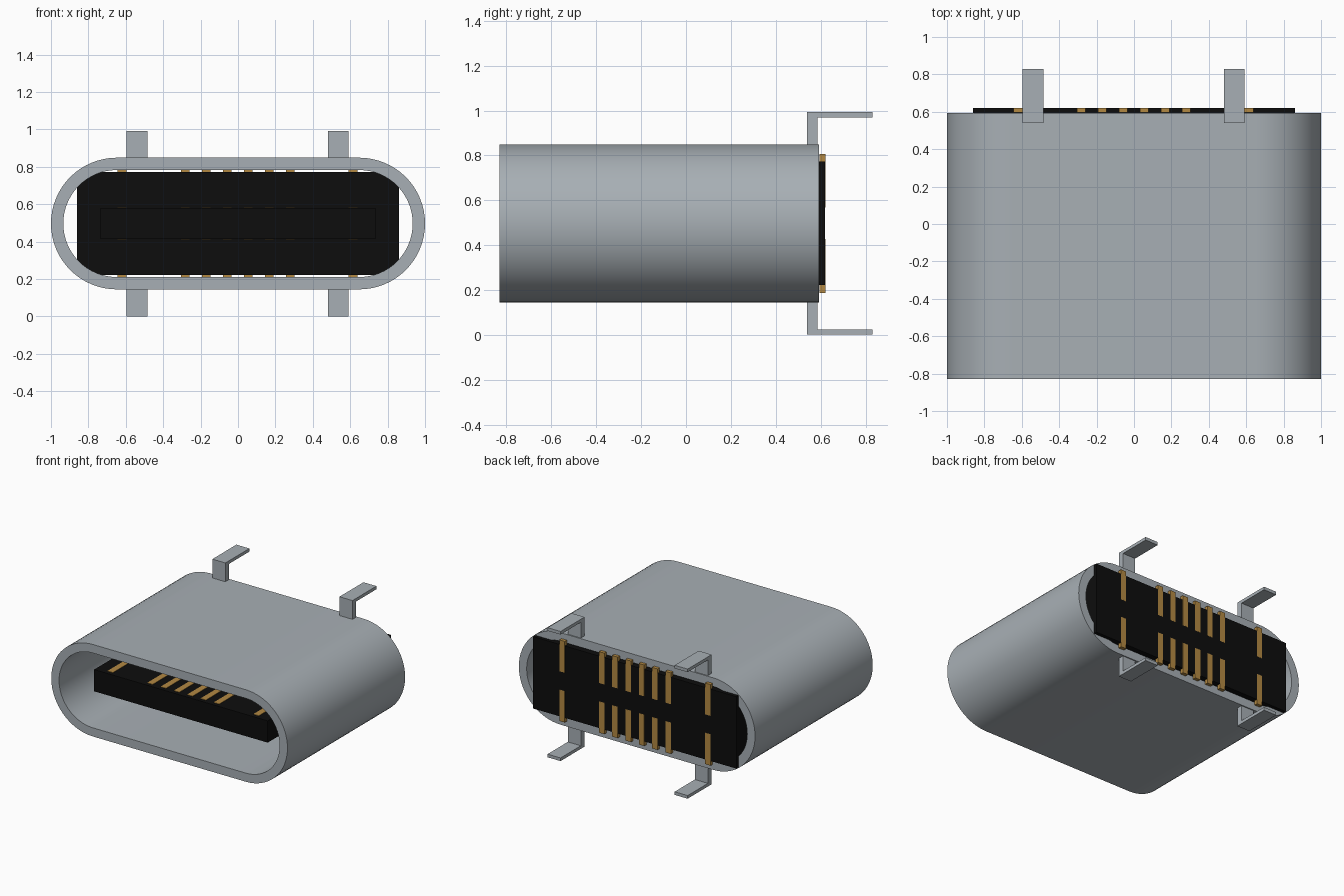
import bpy, bmesh, math
from mathutils import Vector

cube = bpy.data.objects.get("Cube")
if cube:
    bpy.data.objects.remove(cube, do_unlink=True)


def make_material(name, color):
    mat = bpy.data.materials.new(name)
    mat.use_nodes = True
    rgba = (*color, 1.0)
    mat.diffuse_color = rgba
    bsdf = mat.node_tree.nodes["Principled BSDF"]
    bsdf.inputs["Base Color"].default_value = rgba
    bsdf.inputs["Roughness"].default_value = 0.6
    return mat


STEEL = make_material("steel_grey", (0.39, 0.43, 0.46))
BLACK = make_material("black_plastic", (0.004, 0.004, 0.004))
GOLD = make_material("contact_gold", (0.45, 0.25, 0.055))
MID = 0.497  # height of the horizontal symmetry plane


def finish(name, bm, mat):
    bmesh.ops.recalc_face_normals(bm, faces=bm.faces)
    mesh = bpy.data.meshes.new(name)
    bm.to_mesh(mesh)
    bm.free()
    mesh.materials.append(mat)
    obj = bpy.data.objects.new(name, mesh)
    bpy.context.collection.objects.link(obj)
    return obj


def box(name, lo, hi, mat):
    bm = bmesh.new()
    lo, hi = Vector(lo), Vector(hi)
    bmesh.ops.create_cube(bm, size=1)
    for v in bm.verts:
        v.co = (lo + hi) / 2 + v.co * (hi - lo)
    return finish(name, bm, mat)


def bent_strip(name, x, width, profile, side, mat):
    """Extrude a (y, height from mid plane) outline across x; side is 1 or -1."""
    bm = bmesh.new()
    face = bm.faces.new([bm.verts.new((x - width / 2, y, MID + side * h)) for y, h in profile])
    new = bmesh.ops.extrude_face_region(bm, geom=[face])["geom"]
    verts = [g for g in new if isinstance(g, bmesh.types.BMVert)]
    bmesh.ops.translate(bm, verts=verts, vec=(width, 0, 0))
    return finish(name, bm, mat)


# Outer shell: a hollow stadium-shaped tube
def stadium_ring(bm, radius, y, steps=32):
    ring = []
    for cx, start in ((0.648, -math.pi / 2), (-0.648, math.pi / 2)):
        for i in range(steps + 1):
            a = start + math.pi * i / steps
            ring.append(bm.verts.new((cx + radius * math.cos(a), y, MID + radius * math.sin(a))))
    return ring


bm = bmesh.new()
FRONT, BACK = -0.83, 0.593
rings = [stadium_ring(bm, r, y) for r, y in
         ((0.352, FRONT), (0.352, BACK), (0.286, BACK), (0.286, FRONT))]
for k in range(4):
    a, b = rings[k], rings[(k + 1) % 4]
    n = len(a)
    for i in range(n):
        j = (i + 1) % n
        bm.faces.new((a[i], a[j], b[j], b[i]))
shell = finish("shell", bm, STEEL)
bpy.ops.object.select_all(action="DESELECT")
shell.select_set(True)
bpy.context.view_layer.objects.active = shell
bpy.ops.object.shade_smooth_by_angle(angle=math.radians(35))

# Plastic insert: rear block and contact tongue
box("rear_block", (-0.86, 0.45, MID - 0.275), (0.86, 0.62, MID + 0.275), BLACK)
box("tongue", (-0.735, -0.69, MID - 0.083), (0.735, 0.5, MID + 0.083), BLACK)

# Contacts: along the tongue, then up the rear face and past its edge
contact = [(-0.66, 0.07), (-0.66, 0.086), (0.595, 0.086), (0.595, 0.31),
           (0.621, 0.31), (0.621, 0.07)]
contact_x = [-0.62] + [-0.283 + 0.1125 * i for i in range(6)] + [0.615]

# Mounting legs: bent out from the shell and back
leg = [(0.54, 0.32), (0.54, 0.496), (0.83, 0.496), (0.83, 0.472),
       (0.585, 0.472), (0.585, 0.32)]

for side, label in ((1, "upper"), (-1, "lower")):
    for i, x in enumerate(contact_x):
        bent_strip(f"{label}_contact_{i + 1}", x, 0.046, contact, side, GOLD)
    for x, hand in ((-0.54, "right"), (0.536, "left")):
        bent_strip(f"{label}_{hand}_leg", x, 0.11, leg, side, STEEL)
